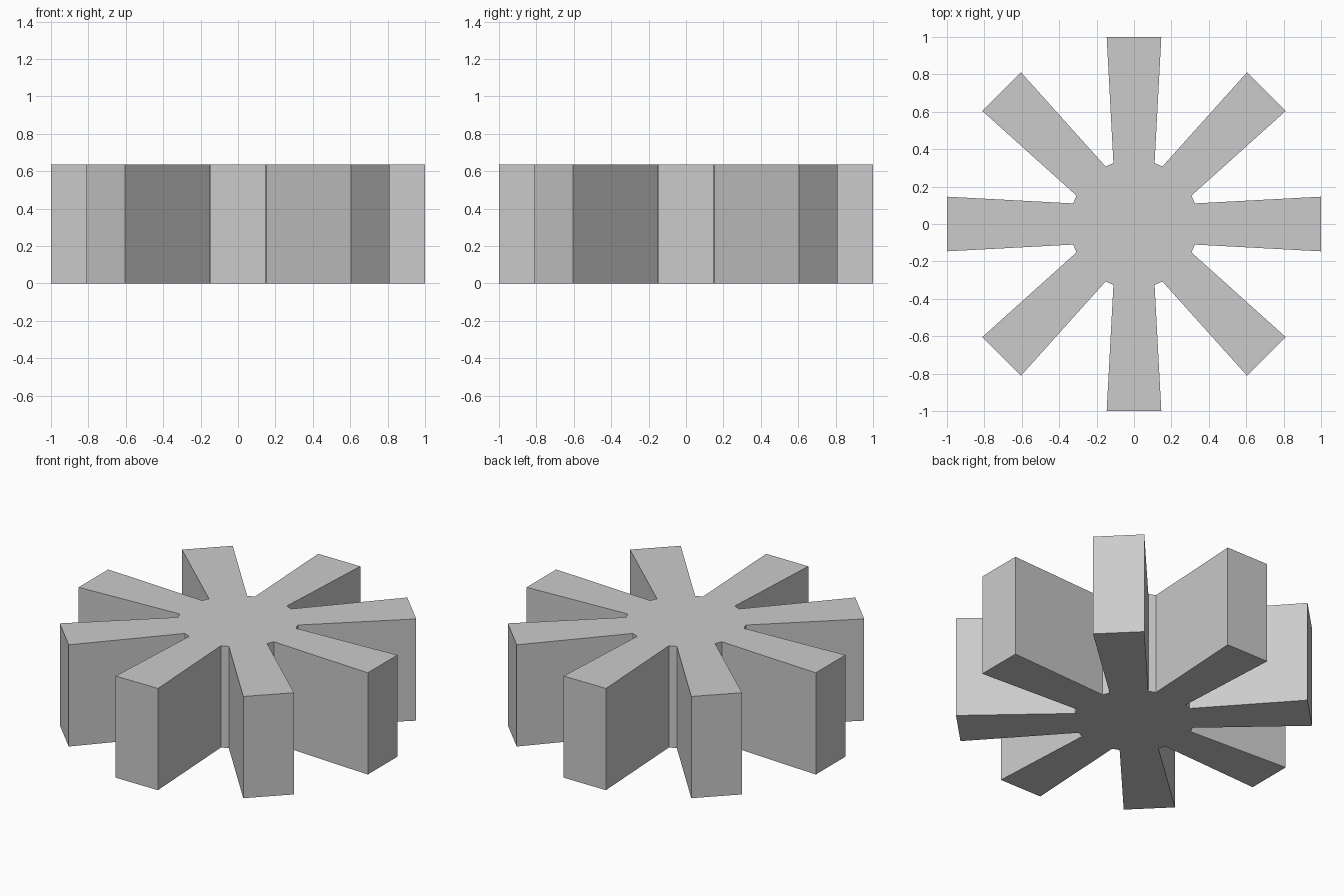
import bpy, bmesh
from math import pi
from mathutils import Matrix, Vector

if "Cube" in bpy.data.objects:
    bpy.data.objects.remove(bpy.data.objects["Cube"])

ARMS, HEIGHT = 8, 0.636
# One flared arm pointing along +y: root, tip, tip, root
ARM = [(0.11, 0.325), (0.146, 1.0), (-0.146, 1.0), (-0.11, 0.325)]

# Repeat the arm outline around the centre
outline = []
for i in range(ARMS):
    turn = Matrix.Rotation(i * 2 * pi / ARMS, 4, 'Z')
    outline += [turn @ Vector((x, y, 0)) for x, y in ARM]

# Extrude the star outline into a solid
bm = bmesh.new()
face = bm.faces.new([bm.verts.new(p) for p in outline])
geom = bmesh.ops.extrude_face_region(bm, geom=[face])["geom"]
top = [g for g in geom if isinstance(g, bmesh.types.BMVert)]
bmesh.ops.translate(bm, verts=top, vec=(0, 0, HEIGHT))
bmesh.ops.recalc_face_normals(bm, faces=bm.faces)

mesh = bpy.data.meshes.new("spoked_star")
bm.to_mesh(mesh)
bm.free()
bpy.context.collection.objects.link(bpy.data.objects.new("spoked_star", mesh))
